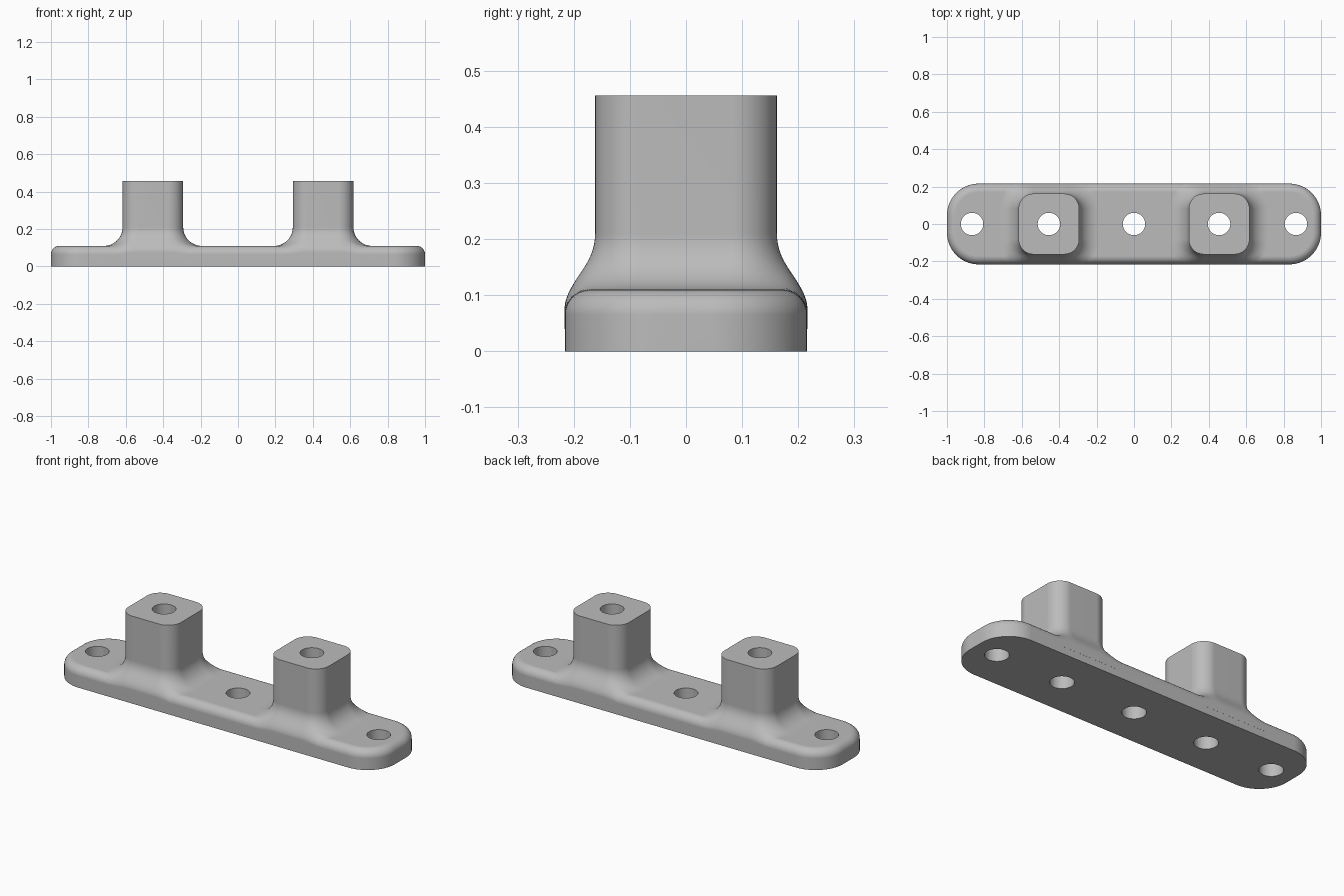
import bpy, bmesh
from math import sin, cos, pi, sqrt, radians

cube = bpy.data.objects.get("Cube")
if cube:
    bpy.data.objects.remove(cube)

HALF_L, HALF_W, PLATE_TOP, PLATE_CORNER = 1.0, 0.216, 0.11, 0.17
POST_X, POST_HALF, POST_CORNER, POST_TOP = 0.455, 0.162, 0.08, 0.456
FILLET, EDGE, HOLE_R, HOLE_END = 0.1, 0.045, 0.06, 0.866
SKIRT_W = HALF_W + 0.0004

grey = bpy.data.materials.new("plain_grey")
grey.use_nodes = True
grey.diffuse_color = (0.5, 0.5, 0.5, 1)
grey.node_tree.nodes["Principled BSDF"].inputs["Base Color"].default_value = (0.5, 0.5, 0.5, 1)


def outline(hx, hy, r, steps=14):
    """Rounded rectangle as a list of (x, y, normal x, normal y)."""
    pts = []
    for q, (sx, sy) in enumerate([(1, 1), (-1, 1), (-1, -1), (1, -1)]):
        for i in range(steps + 1):
            a = (q + i / steps) * pi / 2
            pts.append((sx * (hx - r) + r * cos(a), sy * (hy - r) + r * sin(a), cos(a), sin(a)))
    return pts


def loft(name, rings):
    """Closed solid through a stack of equal rings."""
    bm = bmesh.new()
    loops = [[bm.verts.new(p) for p in ring] for ring in rings]
    n = len(loops[0])
    for a, b in zip(loops, loops[1:]):
        for i in range(n):
            j = (i + 1) % n
            bm.faces.new((a[i], a[j], b[j], b[i]))
    bm.faces.new(loops[0][::-1])
    bm.faces.new(loops[-1])
    bmesh.ops.recalc_face_normals(bm, faces=bm.faces)
    mesh = bpy.data.meshes.new(name)
    bm.to_mesh(mesh)
    bm.free()
    mesh.materials.append(grey)
    obj = bpy.data.objects.new(name, mesh)
    bpy.context.collection.objects.link(obj)
    return obj


def edge_drop(d):
    """Height lost to the rounded plate edge at distance d inside the rim."""
    t = max(EDGE - d, 0)
    return EDGE - sqrt(max(EDGE ** 2 - t ** 2, 0))


# Base plate with a rounded upper rim
rim = outline(HALF_L, HALF_W, PLATE_CORNER)
rings = [[(x, y, 0) for x, y, _, _ in rim]]
for k in range(11):
    a = k / 10 * pi / 2
    d = EDGE * (1 - cos(a))
    rings.append([(x - nx * d, y - ny * d, PLATE_TOP - EDGE + EDGE * sin(a)) for x, y, nx, ny in rim])
bracket = loft("mounting_bracket", rings)


def make_post(name, cx):
    """Square post whose filleted foot runs out over the plate rim."""
    base = outline(POST_HALF, POST_HALF, POST_CORNER)
    rings = [[(cx + x, y, POST_TOP) for x, y, _, _ in base]]
    for k in range(21):
        s = (1 - cos(pi * k / 20)) / 2
        ring = []
        for x, y, nx, ny in base:
            reach = FILLET
            if abs(ny) > 1e-4:
                reach = min(reach, (SKIRT_W - abs(y)) / abs(ny))
            p = s * reach
            px, py = x + nx * p, y + ny * p
            rise = FILLET - sqrt(max(FILLET ** 2 - (FILLET - p) ** 2, 0))
            ring.append((cx + px, py, PLATE_TOP + rise - edge_drop(SKIRT_W - abs(py))))
        rings.append(ring)
    rings.append([(x, y, 0.04) for x, y, _ in rings[-1]])
    return loft(name, rings)


def make_hole(name, cx):
    circle = outline(HOLE_R, HOLE_R, HOLE_R - 1e-4, 12)
    return loft(name, [[(cx + x, y, z) for x, y, _, _ in circle] for z in (-0.1, 0.6)])


def combine(tool, operation):
    mod = bracket.modifiers.new("combine", 'BOOLEAN')
    mod.operation, mod.solver, mod.object = operation, 'EXACT', tool
    bpy.context.view_layer.update()
    result = bpy.data.meshes.new_from_object(bracket.evaluated_get(bpy.context.evaluated_depsgraph_get()))
    bracket.modifiers.clear()
    bracket.data = result
    bpy.data.objects.remove(tool)


# Two posts, then five through holes
for side, cx in (("right", -POST_X), ("left", POST_X)):
    combine(make_post(side + "_post", cx), 'UNION')
for cx in (-HOLE_END, -POST_X, 0, POST_X, HOLE_END):
    combine(make_hole("hole_cutter", cx), 'DIFFERENCE')

# Smooth shading with crisp hole, top and bottom edges
bracket.data.name = "mounting_bracket"
bracket.data.shade_smooth()
bracket.data.set_sharp_from_angle(angle=radians(35))
weighted = bracket.modifiers.new("weighted_normals", 'WEIGHTED_NORMAL')
weighted.keep_sharp = True
